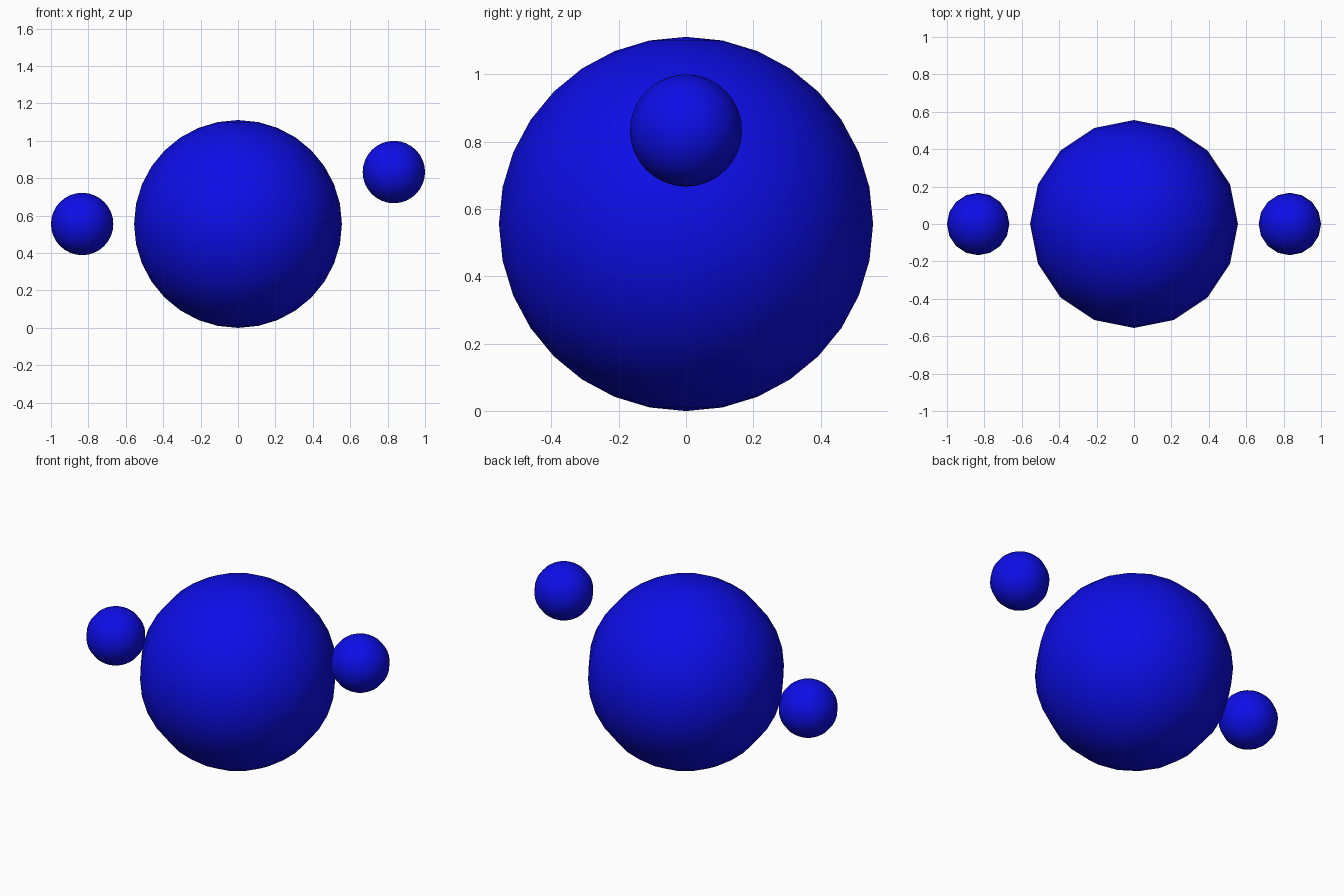
import bpy

if "Cube" in bpy.data.objects:
    bpy.data.objects.remove(bpy.data.objects["Cube"])

# Shared blue material
blue = bpy.data.materials.new("blue")
blue.diffuse_color = (0.004, 0.004, 0.8, 1.0)
blue.use_nodes = True
blue.node_tree.nodes["Principled BSDF"].inputs["Base Color"].default_value = blue.diffuse_color


def ball(name, x, z, radius):
    bpy.ops.mesh.primitive_uv_sphere_add(
        segments=16, ring_count=16, radius=radius, location=(x, 0, z))
    obj = bpy.context.object
    obj.name = name
    obj.data.materials.append(blue)
    bpy.ops.object.shade_smooth()
    return obj


# Large body resting on the ground
ball("body", 0, 0.5556, 0.5556)

# Two floating hands, the right one raised
ball("left_hand", -0.8333, 0.5556, 0.1667)
ball("right_hand", 0.8333, 0.8333, 0.1667)
